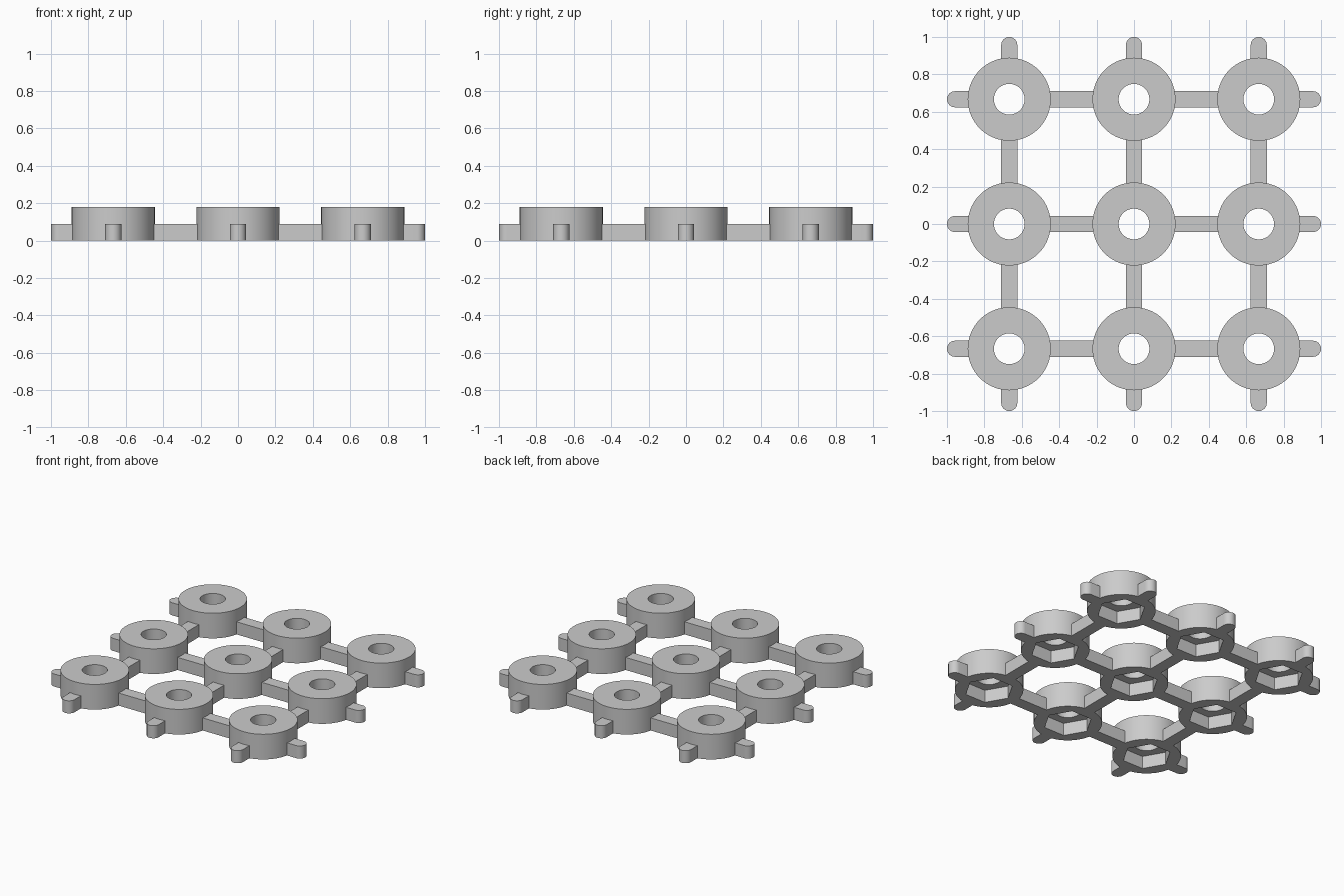
import bpy, bmesh, math
from mathutils import Matrix

cube = bpy.data.objects.get("Cube")
if cube:
    bpy.data.objects.remove(cube, do_unlink=True)

PITCH = 0.667        # spacing of the bosses
BOSS_R, BOSS_H = 0.222, 0.18
HOLE_R = 0.082
HEX_R, HEX_DEPTH = 0.16, 0.09
BAR_W, BAR_H = 0.086, 0.09
SEG = 72

grey = bpy.data.materials.new("light_grey")
grey.use_nodes = True
colour = (0.6, 0.6, 0.6, 1)
grey.diffuse_color = colour
grey.node_tree.nodes["Principled BSDF"].inputs["Base Color"].default_value = colour


def make_mesh(name, bm):
    bmesh.ops.recalc_face_normals(bm, faces=bm.faces)
    mesh = bpy.data.meshes.new(name)
    bm.to_mesh(mesh)
    bm.free()
    mesh.materials.append(grey)
    return mesh


def place(name, mesh, x=0, y=0, turn=0):
    obj = bpy.data.objects.new(name, mesh)
    bpy.context.collection.objects.link(obj)
    obj.matrix_world = Matrix.Translation((x, y, 0)) @ Matrix.Rotation(turn, 4, "Z")
    return obj


def circle(radius):
    return lambda a: radius


def hexagon(radius):
    side = math.pi / 3
    return lambda a: radius * math.cos(side / 2) / math.cos(a % side - side / 2)


def boss_mesh():
    # round boss with a through hole and a hexagonal pocket underneath
    bm = bmesh.new()
    profile = [(circle(BOSS_R), 0), (circle(BOSS_R), BOSS_H),
               (circle(HOLE_R), BOSS_H), (circle(HOLE_R), HEX_DEPTH),
               (hexagon(HEX_R), HEX_DEPTH), (hexagon(HEX_R), 0)]
    angles = [math.tau * i / SEG for i in range(SEG)]
    rings = [[bm.verts.new((r(a) * math.cos(a), r(a) * math.sin(a), z)) for a in angles]
             for r, z in profile]
    for k, ring in enumerate(rings):
        above = rings[(k + 1) % len(rings)]
        for i in range(SEG):
            j = (i + 1) % SEG
            bm.faces.new((ring[i], ring[j], above[j], above[i]))
    return make_mesh("boss", bm)


def bar_mesh(name, start, end, rounded):
    # flat bar along x, with an optional half-round tip
    half = BAR_W / 2
    outline = [(start, half), (start, -half)]
    if rounded:
        for i in range(17):
            a = math.pi * (i / 16 - 0.5)
            outline.append((end - half + half * math.cos(a), half * math.sin(a)))
    else:
        outline += [(end, -half), (end, half)]
    bm = bmesh.new()
    face = bm.faces.new([bm.verts.new((x, y, 0)) for x, y in outline])
    extruded = bmesh.ops.extrude_face_region(bm, geom=[face], use_keep_orig=True)
    top = [v for v in extruded["geom"] if isinstance(v, bmesh.types.BMVert)]
    bmesh.ops.translate(bm, verts=top, vec=(0, 0, BAR_H))
    return make_mesh(name, bm)


inset = BOSS_R - 0.012
boss = boss_mesh()
link = bar_mesh("link_bar", inset, PITCH - inset, False)
stub = bar_mesh("end_stub", inset, 1 - PITCH, True)
parts = []
steps = (-1, 0, 1)

# grid of bosses
for i in steps:
    for j in steps:
        parts.append(place("boss", boss, i * PITCH, j * PITCH))

# link bars between bosses and rounded stubs around the rim
for row in steps:
    for turn in range(4):
        angle = turn * math.pi / 2
        c, s = round(math.cos(angle)), round(math.sin(angle))
        x, y = -s * row * PITCH, c * row * PITCH
        parts.append(place("link_bar", link, x, y, angle))
        parts.append(place("end_stub", stub, x + c * PITCH, y + s * PITCH, angle))

# smooth round walls, keep crisp edges
bpy.ops.object.select_all(action="DESELECT")
seen = set()
for obj in parts:
    if obj.data.name not in seen:
        seen.add(obj.data.name)
        obj.select_set(True)
        bpy.context.view_layer.objects.active = obj
bpy.ops.object.shade_smooth_by_angle(angle=math.radians(30))
